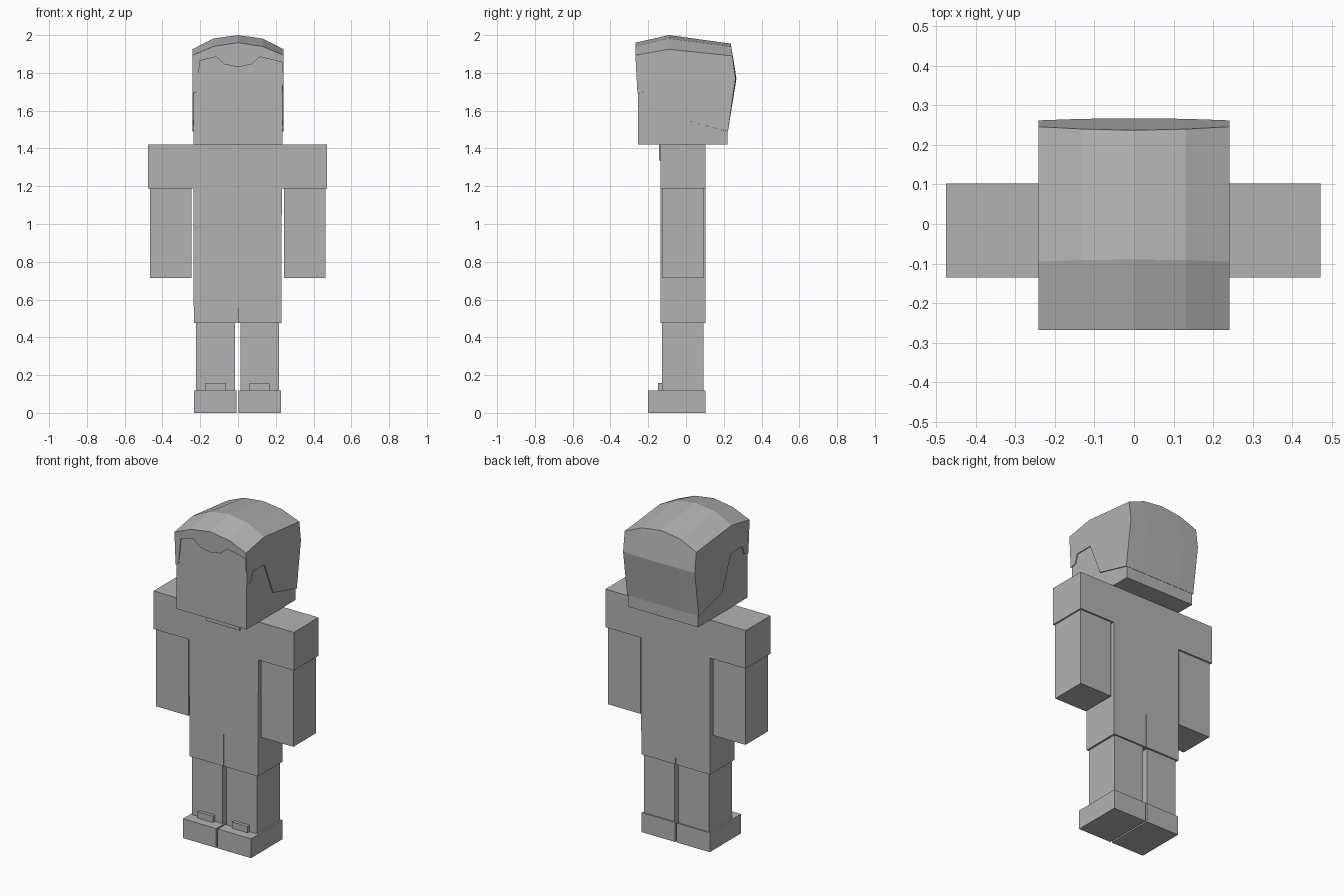
import bpy, bmesh

if "Cube" in bpy.data.objects:
    bpy.data.objects.remove(bpy.data.objects["Cube"])

grey = bpy.data.materials.new("plain_grey")
grey.diffuse_color = (0.45, 0.45, 0.45, 1)
grey.use_nodes = True
grey.node_tree.nodes["Principled BSDF"].inputs["Base Color"].default_value = grey.diffuse_color
CX = -0.002  # body centre line


def finish(name, bm):
    bmesh.ops.recalc_face_normals(bm, faces=bm.faces)
    me = bpy.data.meshes.new(name)
    bm.to_mesh(me)
    bm.free()
    me.materials.append(grey)
    ob = bpy.data.objects.new(name, me)
    bpy.context.collection.objects.link(ob)
    return ob


def prism(name, profile, y0, y1):
    """Extrude an x-z profile from y0 to y1."""
    bm = bmesh.new()
    face = bm.faces.new([bm.verts.new((x, y0, z)) for x, z in profile])
    ext = bmesh.ops.extrude_face_region(bm, geom=[face])
    for v in ext["geom"]:
        if isinstance(v, bmesh.types.BMVert):
            v.co.y = y1
    return finish(name, bm)


def box(name, x0, x1, y0, y1, z0, z1):
    return prism(name, [(x0, z0), (x1, z0), (x1, z1), (x0, z1)], y0, y1)


# Torso with square shoulders, and a narrow slit between the thighs
half = [(0.001, 0.475), (0.232, 0.475), (0.234, 1.187), (0.474, 1.187), (0.474, 1.42)]
outline = [(CX + x, z) for x, z in half]
outline += [(CX - x, z) for x, z in reversed(half)] + [(CX, 0.715)]
prism("torso", outline, -0.135, 0.103)

# Raised U-shaped collar plate
collar = [(-0.115, 1.42), (-0.115, 1.337), (0.111, 1.337), (0.111, 1.42),
          (0.08, 1.42), (0.08, 1.377), (-0.084, 1.377), (-0.084, 1.42)]
prism("collar", collar, -0.142, -0.135)


# Limbs and shoes, one set per side
def sided(name, x0, x1, *rest):
    for side, s in (("right", 1), ("left", -1)):
        a, b = sorted((CX + s * x0, CX + s * x1))
        box(side + "_" + name, a, b, *rest)


sided("arm", 0.245, 0.465, -0.127, 0.093, 0.715, 1.187)
sided("lower_leg", 0.014, 0.22, -0.127, 0.093, 0.118, 0.475)
sided("shoe", 0.005, 0.23, -0.2, 0.102, 0.0, 0.118)
sided("shoe_tongue", 0.064, 0.17, -0.147, -0.127, 0.118, 0.157)

# Head block
box("head", -0.236, 0.236, -0.255, 0.22, 1.42, 1.885)

# Hair shell: arched rows from the fringe over the crown and down the back
XS = [-0.242, -0.13, 0, 0.13, 0.242]
rows = [  # (y, z) at the edge, quarter and centre
    [(-0.268, 1.893), (-0.268, 1.94), (-0.268, 1.96)],
    [(-0.095, 1.925), (-0.091, 1.982), (-0.09, 2.0)],
    [(0.246, 1.89), (0.24, 1.938), (0.237, 1.955)],
    [(0.262, 1.77), (0.266, 1.77), (0.267, 1.77)],
    [(0.222, 1.49), (0.222, 1.49), (0.222, 1.49)],
]
bm = bmesh.new()
grid = [[bm.verts.new((x, *r[2 - abs(i - 2)])) for i, x in enumerate(XS)] for r in rows]
for a, b in zip(grid, grid[1:]):
    for i in range(4):
        bm.faces.new((a[i], a[i + 1], b[i + 1], b[i]))

# Side panels with stepped sideburns
lower = [(-0.005, 1.55), (-0.09, 1.755), (-0.2, 1.755), (-0.22, 1.70), (-0.257, 1.69)]
front_corner = {}
for i in (0, 4):
    edge = [bm.verts.new((XS[i], y, z)) for y, z in lower]
    bm.faces.new([r[i] for r in grid] + edge)
    front_corner[i] = edge[-1]

# Fringe with a dip in the middle, and one sideburn wrapping to the front
hairline = [(-0.222, 1.70), (-0.2, 1.865), (-0.115, 1.885), (-0.07, 1.845), (0, 1.83),
            (0.07, 1.845), (0.115, 1.885), (0.2, 1.865), (0.234, 1.855), (0.238, 1.69)]
line = [bm.verts.new((x, -0.268 + (1.893 - min(z, 1.893)) * 0.054, z)) for x, z in hairline]
bm.faces.new(grid[0][::-1] + [front_corner[0]] + line + [front_corner[4]])
hair = finish("hair", bm)
solid = hair.modifiers.new("thickness", 'SOLIDIFY')
solid.thickness = 0.006
solid.offset = -1
